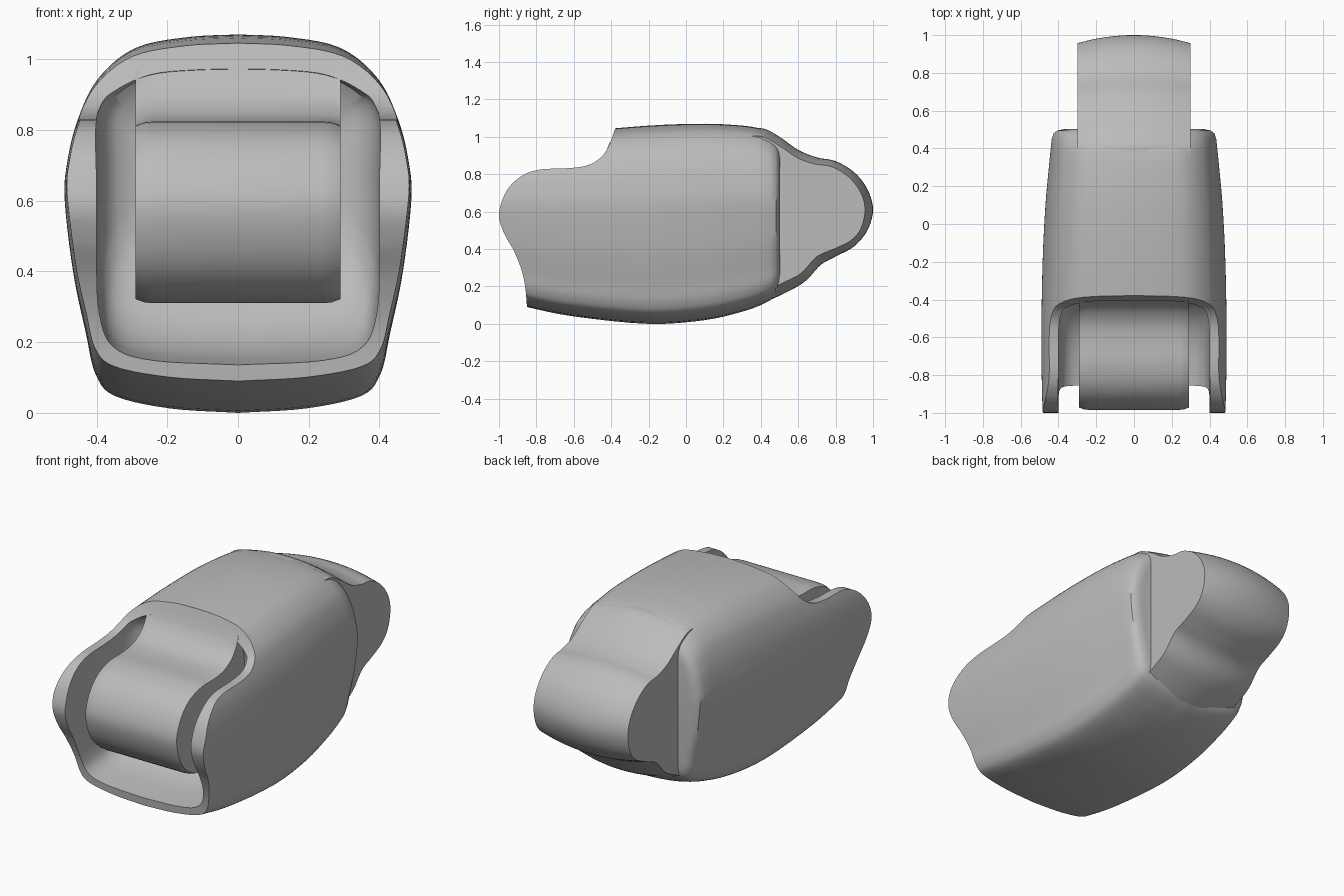
import bpy, bmesh
from mathutils import Vector

cube = bpy.data.objects.get("Cube")
if cube:
    bpy.data.objects.remove(cube)

grey = bpy.data.materials.new("plain grey")
grey.use_nodes = True
grey.diffuse_color = (0.5, 0.5, 0.5, 1)
grey.node_tree.nodes["Principled BSDF"].inputs["Base Color"].default_value = (0.5, 0.5, 0.5, 1)


def spline(points, steps=5):
    """Smooth open curve through points of any dimension."""
    pts = [Vector(p) for p in points]
    pts = [2 * pts[0] - pts[1]] + pts + [2 * pts[-1] - pts[-2]]
    out = []
    for a, b, c, d in zip(pts, pts[1:], pts[2:], pts[3:]):
        for i in range(steps):
            t = i / steps
            out.append(b + (c - a) * t / 2 + (2 * a - 5 * b + 4 * c - d) * t**2 / 2
                       + (3 * b - a - 3 * c + d) * t**3 / 2)
    return out + [pts[-2]]


def loft(name, rings):
    """Skin closed rings of equal length and cap both ends."""
    bm = bmesh.new()
    loops = [[bm.verts.new(p) for p in ring] for ring in rings]
    for a, b in zip(loops, loops[1:]):
        for i in range(len(a)):
            j = (i + 1) % len(a)
            bm.faces.new((a[i], a[j], b[j], b[i]))
    bm.faces.new(loops[0])
    bm.faces.new(loops[-1])
    bmesh.ops.recalc_face_normals(bm, faces=bm.faces)
    mesh = bpy.data.meshes.new(name)
    bm.to_mesh(mesh)
    bm.free()
    mesh.materials.append(grey)
    obj = bpy.data.objects.new(name, mesh)
    bpy.context.collection.objects.link(obj)
    return obj


def shell(name, section, stations):
    """Loft a mirrored half section along y; stations hold y, bottom, top, width."""
    half = spline(section)
    outline = half + [Vector((-p.x, p.y)) for p in half[-2:0:-1]]
    return loft(name, [[(p.x * w, y, zb + p.y * (zt - zb)) for p in outline]
                       for y, zb, zt, w in stations])


def smooth(obj, angle=0.6):
    bpy.ops.object.select_all(action='DESELECT')
    obj.select_set(True)
    bpy.context.view_layer.objects.active = obj
    bpy.ops.object.shade_smooth_by_angle(angle=angle)


def carve(obj, cutter):
    cutter.hide_render = True
    mod = obj.modifiers.new("cut", 'BOOLEAN')
    mod.operation, mod.solver, mod.object = 'DIFFERENCE', 'EXACT', cutter
    bpy.ops.object.select_all(action='DESELECT')
    obj.select_set(True)
    bpy.context.view_layer.objects.active = obj
    bpy.ops.object.modifier_apply(modifier=mod.name)
    bpy.data.objects.remove(cutter)


# Outer housing, rounded off at the rear shoulders
body_section = [(0, 0), (.4, .012), (.72, .045), (.83, .10), (.88, .2), (.95, .36),
                (1, .57), (.985, .68), (.93, .79), (.82, .89), (.61, .965), (.3, .993), (0, 1)]
body_path = spline([(-1.1, .15, .98, .48), (-.85, .09, 1.0, .487), (-.6, .04, 1.025, .49),
                    (-.2, 0, 1.06, .483), (.1, .02, 1.07, .468), (.3, .065, 1.06, .45),
                    (.4, .1, 1.045, .44)], 4)
body_path += [(.45, .125, 1.02, .435), (.48, .15, 1.0, .425), (.495, .18, .98, .405),
              (.502, .21, .96, .37)]
body = shell("housing", body_section, body_path)

# Stepped front opening seen from the side
rim = spline([(-.38, 1.04), (-.41, .96), (-.45, .895), (-.52, .85), (-.62, .833), (-.78, .825),
              (-.88, .79), (-.96, .71), (-1, .59), (-.975, .49), (-.92, .39), (-.88, .29),
              (-.86, .2), (-.85, .09)])
front = [(p.x, p.y) for p in rim] + [(-.84, -.2), (-1.4, -.2), (-1.4, 1.3), (-.37, 1.3)]
carve(body, loft("front_cutter", [[(x, y, z) for y, z in front] for x in (-.8, .8)]))

# Hollow for the joint
cavity_section = [(0, 0), (.6, .015), (.88, .06), (.98, .17), (1, .35), (1, .6),
                  (1, .81), (.9, .9), (.65, .975), (.3, .998), (0, 1)]
cavity_path = [(-1.2, .13, .99, .4), (-.86, .135, .99, .4), (-.7, .15, .99, .4),
               (-.6, .17, .99, .4), (-.52, .21, .99, .398), (-.45, .27, .985, .39),
               (-.4, .35, .97, .37), (-.37, .42, .93, .34), (-.35, .52, .85, .28)]
carve(body, shell("cavity_cutter", cavity_section, cavity_path))
smooth(body)

# Front knuckle between the two cheeks, with chamfered ends
knuckle = spline([(-.395, .985), (-.42, .93), (-.46, .88), (-.53, .84), (-.62, .825), (-.75, .82),
                  (-.86, .785), (-.94, .71), (-.983, .6), (-.965, .49), (-.91, .395),
                  (-.82, .33), (-.72, .31)])
knuckle += [Vector(p) for p in ((-.5, .31), (-.25, .31), (-.25, .97))]
pivot = Vector((-.72, .57))
rings = []
for x, s in ((-.29, .955), (-.265, .99), (-.24, 1), (.24, 1), (.265, .99), (.29, .955)):
    ring = [pivot + (p - pivot) * s for p in knuckle]
    rings.append([(x, p.x, p.y) for p in ring])
smooth(loft("front_knuckle", rings))

# Rear tongue, crowned across its width
crown = [(.3, 1.04), (.41, 1.045), (.5, 1.0), (.6, .93), (.7, .89), (.8, .87), (.9, .81),
         (.97, .72), (1, .61), (.97, .5), (.9, .415), (.8, .36), (.72, .315), (.64, .23),
         (.54, .17), (.4, .11), (.3, .1)]
side = [(.3, 1.0), (.41, 1.0), (.51, .945), (.6, .885), (.69, .855), (.78, .84), (.87, .785),
        (.935, .7), (.957, .61), (.935, .51), (.88, .445), (.79, .4), (.7, .36), (.62, .275),
        (.54, .23), (.4, .17), (.3, .16)]
rings = []
for i in range(-8, 9):
    u = i / 8
    ring = [a.lerp(b, u * u) for a, b in zip(spline(crown), spline(side))]
    rings.append([(.3 * u, p.x, p.y) for p in ring])
smooth(loft("rear_tongue", rings))
